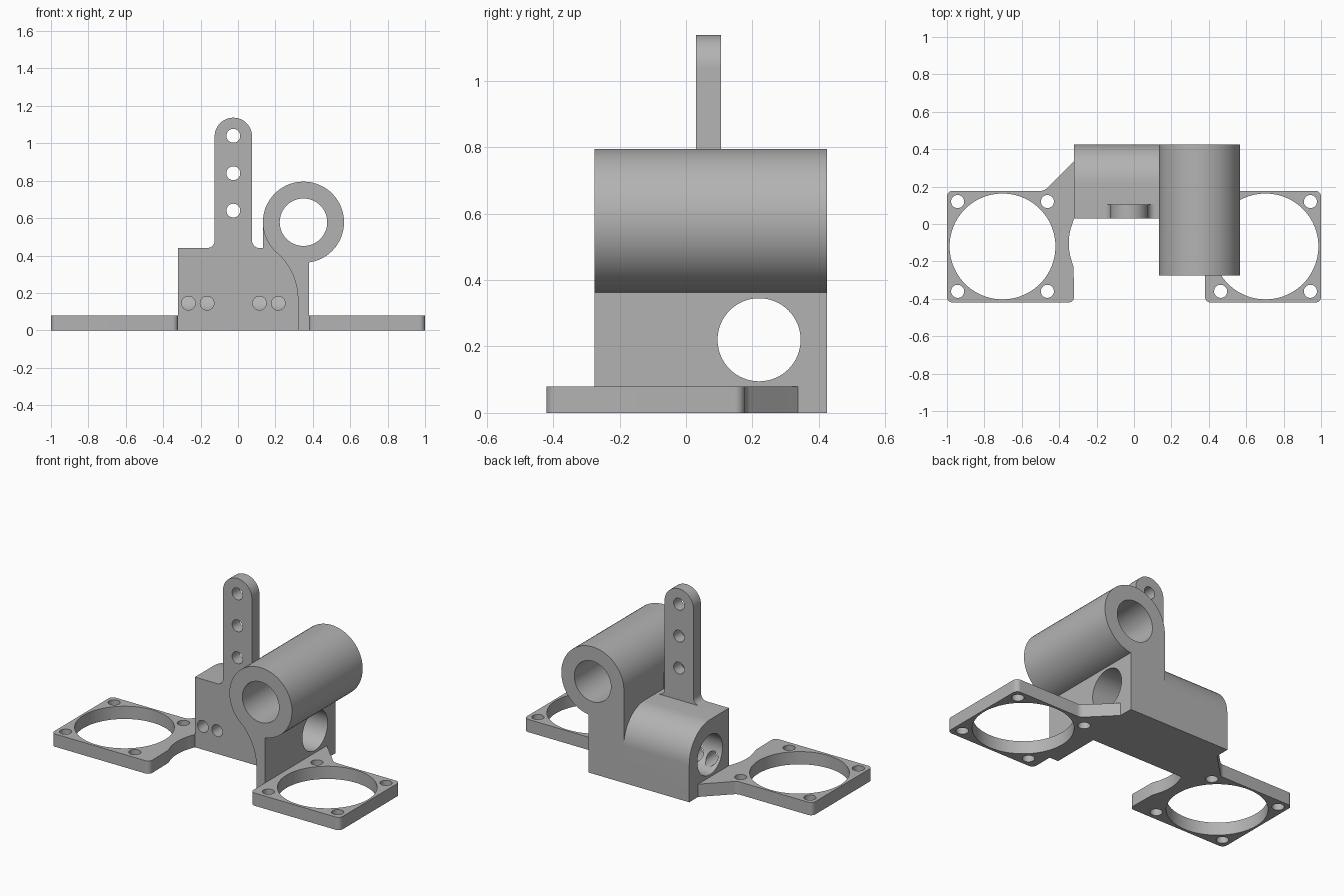
import bpy, bmesh
from math import pi, cos, sin, tan, acos, atan2
from mathutils import Vector, Matrix

cube = bpy.data.objects.get("Cube")
if cube:
    bpy.data.objects.remove(cube, do_unlink=True)

grey = bpy.data.materials.new("plain grey")
grey.use_nodes = True
grey.diffuse_color = (0.45, 0.45, 0.45, 1)
grey.node_tree.nodes["Principled BSDF"].inputs["Base Color"].default_value = (0.45, 0.45, 0.45, 1)


def arc(cx, cy, r, start, end, n):
    return [(cx + r * cos(start + (end - start) * i / n),
             cy + r * sin(start + (end - start) * i / n)) for i in range(n + 1)]


def rounded(corners, n=12):
    """Outline from (x, y, radius) corners, each filleted by its radius."""
    out = []
    for i, (x, y, r) in enumerate(corners):
        p = Vector((x, y))
        if not r:
            out.append(tuple(p))
            continue
        u = (Vector(corners[i - 1][:2]) - p).normalized()
        v = (Vector(corners[(i + 1) % len(corners)][:2]) - p).normalized()
        half = acos(u.dot(v)) / 2
        centre = p + (u + v).normalized() * r / sin(half)
        s = p + u * r / tan(half) - centre
        e = p + v * r / tan(half) - centre
        turn = atan2(s.x * e.y - s.y * e.x, s.dot(e))
        out += [tuple(centre + Matrix.Rotation(turn * k / n, 2) @ s) for k in range(n + 1)]
    return out


def prism(name, outline, axis, lo, hi):
    """Extrude a 2D outline along one axis."""
    place = {"X": lambda u, v, t: (t, u, v),
             "Y": lambda u, v, t: (u, t, v),
             "Z": lambda u, v, t: (u, v, t)}[axis]
    bm = bmesh.new()
    base = bm.faces.new([bm.verts.new(place(u, v, lo)) for u, v in outline])
    top = bmesh.ops.extrude_face_region(bm, geom=[base])["geom"]
    bmesh.ops.translate(bm, vec=place(0, 0, hi - lo),
                        verts=[g for g in top if isinstance(g, bmesh.types.BMVert)])
    bmesh.ops.remove_doubles(bm, verts=bm.verts, dist=1e-5)
    bmesh.ops.recalc_face_normals(bm, faces=bm.faces)
    mesh = bpy.data.meshes.new(name)
    bm.to_mesh(mesh)
    bm.free()
    mesh.materials.append(grey)
    obj = bpy.data.objects.new(name, mesh)
    bpy.context.collection.objects.link(obj)
    return obj


def activate(obj):
    bpy.ops.object.select_all(action="DESELECT")
    obj.select_set(True)
    bpy.context.view_layer.objects.active = obj


def combine(obj, tool, operation):
    mod = obj.modifiers.new("combine", "BOOLEAN")
    mod.solver = "EXACT"
    mod.operation = operation
    mod.object = tool
    activate(obj)
    bpy.ops.object.modifier_apply(modifier=mod.name)
    bpy.data.objects.remove(tool, do_unlink=True)


def drill(obj, axis, u, v, r, lo, hi, n=32):
    cutter = prism("drill", arc(u, v, r, 0, 2 * pi, n)[:-1], axis, lo, hi)
    combine(obj, cutter, "DIFFERENCE")


def finish(obj):
    activate(obj)
    bpy.ops.object.shade_smooth_by_angle(angle=0.52)


FRONT, BACK, LEFT, RIGHT = 0.03, 0.425, -0.32, 0.38
TX, TZ, TR = 0.35, 0.578, 0.217      # clamp tube centre and radius
SPLIT = TX - TR

# Main block with rounded back edge
body = prism("body", rounded([(FRONT, 0, 0), (BACK, 0, 0), (BACK, 0.44, 0.205), (FRONT, 0.44, 0)]),
             "X", LEFT, SPLIT)

# Rear riser: upper tube outline carried straight down to the base
over = arc(TX, TZ, TR, -acos((RIGHT - TX) / TR), pi, 48)
riser = prism("riser", [(RIGHT, 0)] + over + [(SPLIT, 0)], "Y", FRONT, BACK)

# Front web: tube outline flowing through an S-curve into a thin wall
bend_r, bend_x = 0.33, -0.01
lean = acos((TX - bend_x) / (TR + bend_r))
bend_z = TZ - (TR + bend_r) * sin(lean)
under = arc(TX, TZ, TR, pi, pi + lean, 10)[1:]
bend = arc(bend_x, bend_z, bend_r, lean, 0, 14)[1:]
web = prism("web", [(RIGHT, 0)] + over + under + bend + [(bend_x + bend_r, 0)],
            "Y", -0.275, FRONT)

combine(body, riser, "UNION")
combine(body, web, "UNION")

# Tube bore, cross bore and set-screw holes
drill(body, "Y", TX, TZ, 0.127, -0.5, 0.6, 64)
drill(body, "X", 0.22, 0.22, 0.125, -0.6, 0.6, 64)
for x in (-0.265, -0.165, 0.115, 0.215):
    drill(body, "Y", x, 0.145, 0.037, -0.05, 0.2)
finish(body)

# Upright arm with filleted foot and three holes
arm_l, arm_r = -0.125, 0.075
arm = prism("upright_arm", rounded([
    (arm_l - 0.04, 0.44, 0), (arm_l, 0.44, 0.0399), (arm_l, 1.137, 0.0999),
    (arm_r, 1.137, 0.0999), (arm_r, 0.44, 0.0399), (arm_r + 0.04, 0.44, 0)]),
    "Y", FRONT, 0.105)
for z in (0.64, 0.84, 1.04):
    drill(arm, "Y", -0.025, z, 0.037, -0.1, 0.3)
finish(arm)


# Mounting plates with a gusset reaching back along the block
def plate(name, side, inner, notch):
    corners = [(1, -0.42, 0.03), (1, 0.177, 0.03), (inner + 0.16, 0.177, 0.05), (inner, 0.337, 0)]
    corners += notch + [(inner, -0.42, 0.03)]
    obj = prism(name, rounded([(side * x, y, r) for x, y, r in corners]), "Z", 0, 0.08)
    drill(obj, "Z", side * 0.703, -0.12, 0.283, -0.1, 0.2, 96)
    for x in (0.463, 0.943):
        for y in (-0.36, 0.12):
            drill(obj, "Z", side * x, y, 0.035, -0.1, 0.2)
    finish(obj)


plate("left_plate", 1, RIGHT, [])
plate("right_plate", -1, -LEFT, [(0.32, 0.03, 0), (0.365, -0.1, 0.3), (0.323, -0.23, 0)])
